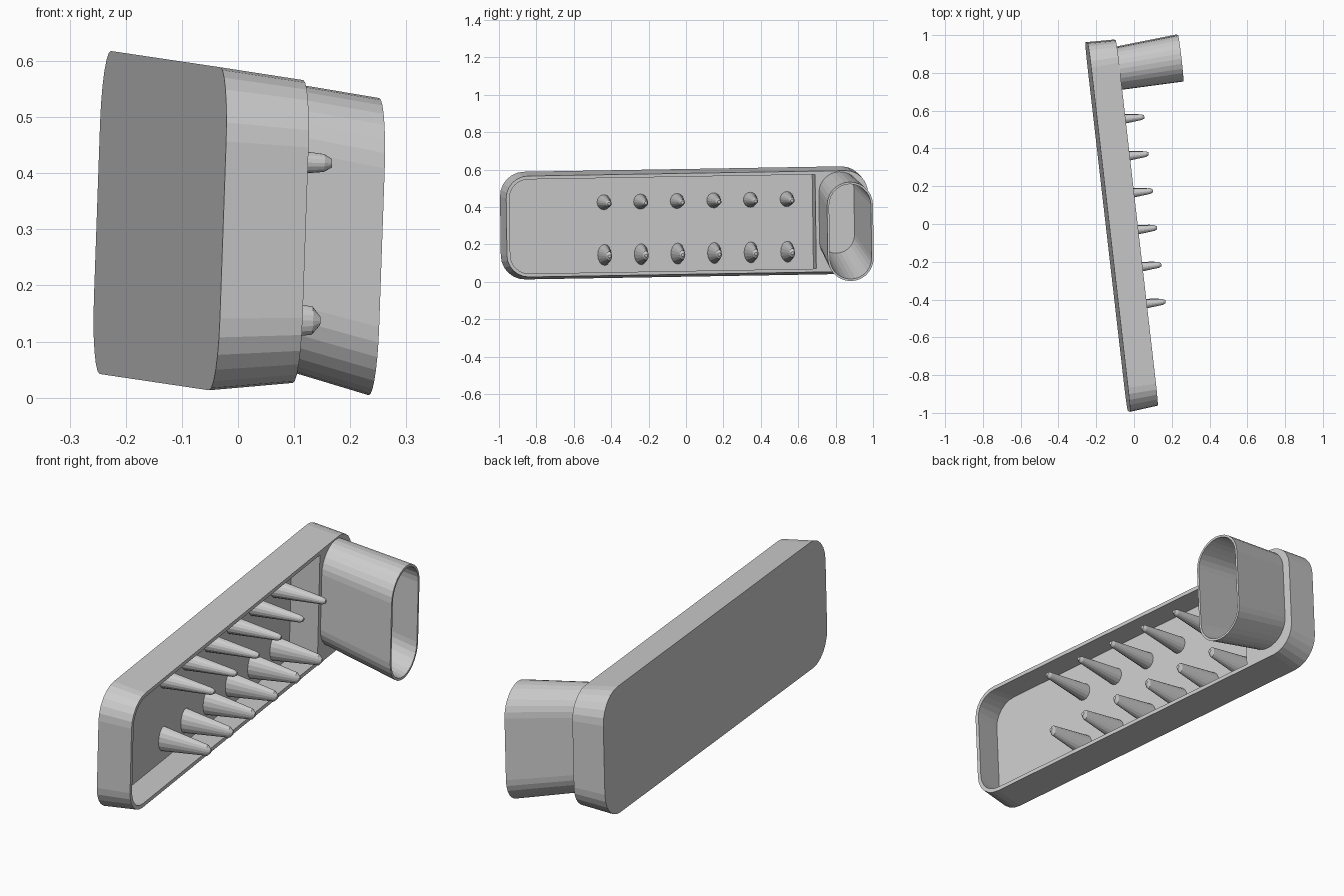
import bpy, bmesh, math
from mathutils import Vector, Matrix

if "Cube" in bpy.data.objects:
    bpy.data.objects.remove(bpy.data.objects["Cube"])

# Local frame: n = depth out of the tray, u = long axis, w = height
U = Vector((-0.1143, 0.9933, 0.017)).normalized()
W = Vector((0.035, -0.013, 1.0))
W = (W - U * W.dot(U)).normalized()
N = U.cross(W)
ORIGIN = Vector((-0.139, -0.016, 0.3155))
FRAME = Matrix((N, U, W)).transposed().to_4x4()
FRAME.translation = ORIGIN

grey = bpy.data.materials.new("plain grey")
grey.diffuse_color = (0.6, 0.6, 0.6, 1)
grey.use_nodes = True
grey.node_tree.nodes["Principled BSDF"].inputs["Base Color"].default_value = grey.diffuse_color


def rounded(u0, u1, w0, w1, r, seg=6):
    """Rounded rectangle outline as (u, w) points."""
    pts = []
    for k, (cu, cw) in enumerate(((u1 - r, w1 - r), (u0 + r, w1 - r),
                                  (u0 + r, w0 + r), (u1 - r, w0 + r))):
        for i in range(seg + 1):
            a = math.pi / 2 * (k + i / seg)
            pts.append((cu + r * math.cos(a), cw + r * math.sin(a)))
    return pts


def ellipse(u, w, ru, rw, seg=16):
    return [(u + ru * math.cos(2 * math.pi * i / seg),
             w + rw * math.sin(2 * math.pi * i / seg)) for i in range(seg)]


def finish(name, bm):
    bmesh.ops.remove_doubles(bm, verts=bm.verts[:], dist=1e-5)
    bmesh.ops.recalc_face_normals(bm, faces=bm.faces[:])
    me = bpy.data.meshes.new(name)
    bm.to_mesh(me)
    bm.free()
    me.transform(FRAME)
    me.materials.append(grey)
    ob = bpy.data.objects.new(name, me)
    bpy.context.collection.objects.link(ob)
    return ob


def loft(name, rings, cap=True, closed=False):
    """Skin a list of (n, outline) rings."""
    bm = bmesh.new()
    vs = [[bm.verts.new((n, u, w)) for u, w in pts] for n, pts in rings]
    pairs = list(zip(vs, vs[1:]))
    if closed:
        pairs.append((vs[-1], vs[0]))
    for a, b in pairs:
        for i in range(len(a)):
            j = (i + 1) % len(a)
            bm.faces.new((a[i], a[j], b[j], b[i]))
    if cap:
        bm.faces.new(vs[0])
        bm.faces.new(vs[-1])
    return finish(name, bm)


DEPTH, FLOOR, T = 0.15, 0.014, 0.018

# Tapered tray, open at the front
inner_rim = rounded(-0.967 + T, 0.98 - T, -0.27 + T, 0.27 - T, 0.10)
loft("tray", [
    (0, rounded(-0.983, 0.983, -0.288, 0.288, 0.13)),
    (DEPTH, rounded(-0.967, 0.98, -0.27, 0.27, 0.118)),
    (DEPTH, inner_rim),
    (FLOOR, rounded(-0.963, 0.965, -0.268, 0.268, 0.112)),
])


# Slanted oval tube, widening outward
def tube_ring(n, inset=0.0):
    t = (n - 0.02) / 0.463
    u, w = 0.823 + 0.0215 * t, 0.047 - 0.0917 * t
    hu, hw = 0.109 + 0.0145 * t - inset, 0.235 + 0.03 * t - inset
    return n, rounded(u - hu, u + hu, w - hw, w + hw, hu * 0.999, 7)


loft("tube", [tube_ring(FLOOR), tube_ring(0.483),
              tube_ring(0.483, 0.011), tube_ring(FLOOR, 0.011)],
     cap=False, closed=True)

# Lid around the tube at the closed end of the tray
LID_U = 0.703
bm = bmesh.new()
outline = [p for p in inner_rim if p[0] > LID_U]
top = [p for p in outline if p[1] > 0]
low = [p for p in outline if p[1] <= 0]
outline = low + top + [(LID_U, 0.27 - T), (LID_U, -0.27 + T)]
for pts in (outline, tube_ring(DEPTH, 0.004)[1]):
    vs = [bm.verts.new((DEPTH, u, w)) for u, w in pts]
    for i in range(len(vs)):
        bm.edges.new((vs[i - 1], vs[i]))
bmesh.ops.triangle_fill(bm, use_beauty=True, use_dissolve=False, edges=bm.edges[:])
finish("lid", bm)

# Divider wall below the lid edge
box = [(LID_U - 0.006, -0.26), (LID_U + 0.006, -0.26),
       (LID_U + 0.006, 0.26), (LID_U - 0.006, 0.26)]
rim = [(u, w * 0.97) for u, w in box]
loft("divider", [(FLOOR - 0.004, box), (DEPTH - 0.001, rim)])

# Two rows of tapered pegs: round upper row, oval lower row
for row, w, tip, base, end in (("upper", 0.118, 0.255, (0.038, 0.041), (0.015, 0.016)),
                               ("lower", -0.1635, 0.244, (0.038, 0.057), (0.015, 0.025))):
    for i in range(6):
        u = -0.4255 + 0.197 * i
        loft(f"{row}_peg_{i + 1}", [
            (FLOOR - 0.004, ellipse(u, w, *base)),
            (tip - 0.014, ellipse(u, w, *end)),
            (tip, ellipse(u, w, 0.008, 0.008)),
        ])
